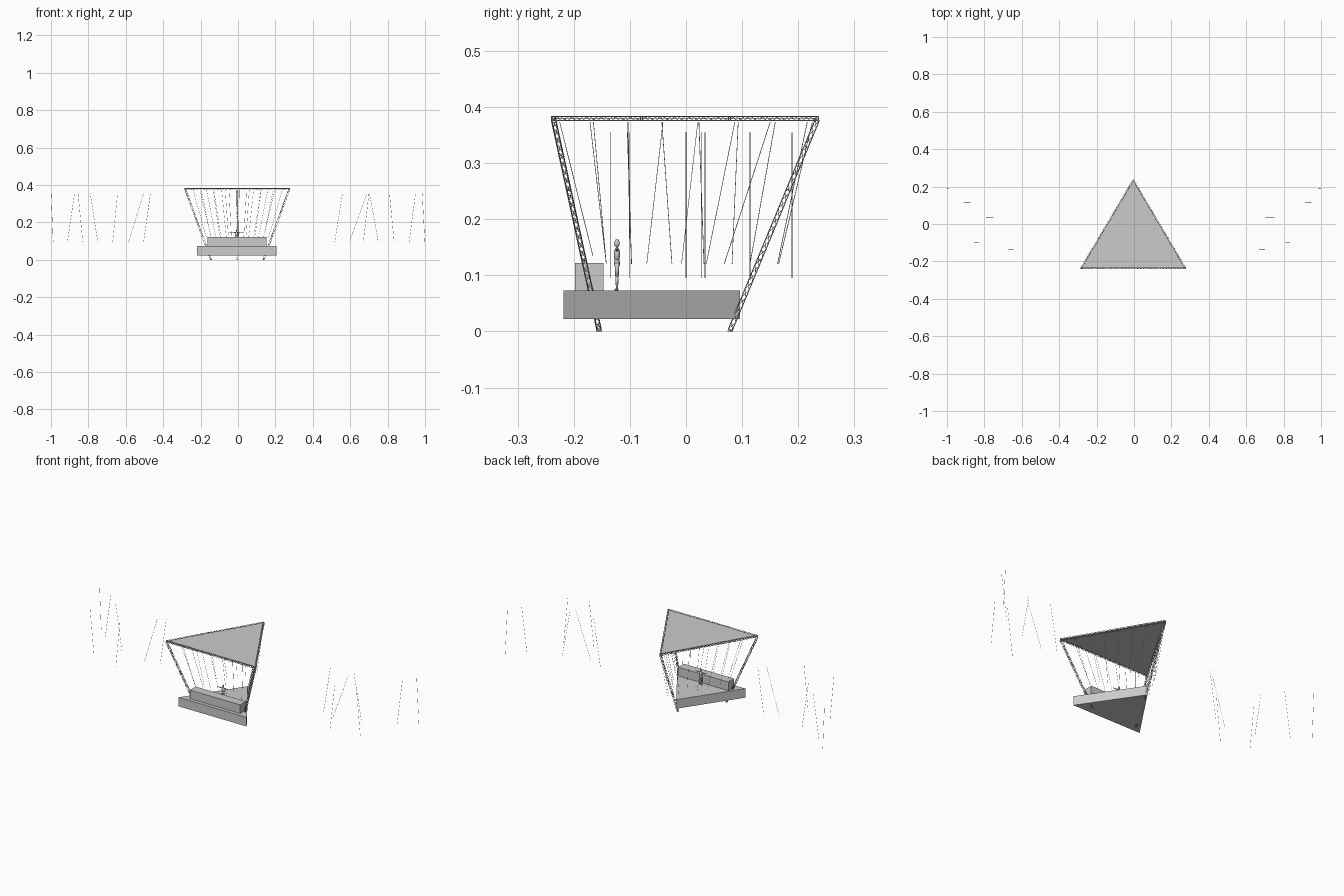
import bpy, bmesh, math
from mathutils import Vector, Matrix

if "Cube" in bpy.data.objects:
    bpy.data.objects.remove(bpy.data.objects["Cube"])

CX = -0.004  # centre line of the stage rig


def finish(bm, name, smooth=False):
    bmesh.ops.recalc_face_normals(bm, faces=bm.faces)
    me = bpy.data.meshes.new(name)
    bm.to_mesh(me)
    bm.free()
    for p in me.polygons:
        p.use_smooth = smooth
    ob = bpy.data.objects.new(name, me)
    bpy.context.collection.objects.link(ob)
    return ob


def rod(bm, a, b, r, sides=6, r2=None):
    a, b = Vector(a), Vector(b)
    d = b - a
    m = Matrix.Translation((a + b) / 2) @ d.to_track_quat('Z', 'Y').to_matrix().to_4x4()
    bmesh.ops.create_cone(bm, cap_ends=True, segments=sides, radius1=r,
                          radius2=r if r2 is None else r2, depth=d.length, matrix=m)


def ball(bm, c, s):
    m = Matrix.Translation(c) @ Matrix.Diagonal((*s, 1))
    bmesh.ops.create_uvsphere(bm, u_segments=12, v_segments=8, radius=1, matrix=m)


def prism(name, pts, z0, z1):
    bm = bmesh.new()
    f = bm.faces.new([bm.verts.new((x, y, z0)) for x, y in pts])
    ext = bmesh.ops.extrude_face_region(bm, geom=[f])
    bmesh.ops.translate(bm, vec=(0, 0, z1 - z0),
                        verts=[v for v in ext['geom'] if isinstance(v, bmesh.types.BMVert)])
    return finish(bm, name)


def truss(name, a, b, bays, w=0.0075, joints=(1 / 3, 2 / 3)):
    """Square box truss: four chords, zigzag webs, joint frames."""
    a, b = Vector(a), Vector(b)
    d = (b - a).normalized()
    ref = Vector((0, 0, 1)) if abs(d.z) < 0.5 else Vector((0, 1, 0))
    u = d.cross(ref).normalized() * w / 2
    v = d.cross(u).normalized() * w / 2
    offs = [u + v, u - v, -u - v, -u + v]
    bm = bmesh.new()
    for k in range(4):
        o, p = offs[k], offs[(k + 1) % 4]
        rod(bm, a + o, b + o, 0.0009)
        for i in range(bays):
            s, e = a.lerp(b, i / bays), a.lerp(b, (i + 1) / bays)
            rod(bm, s + (o if i % 2 else p), e + (p if i % 2 else o), 0.0005, 4)
        for t in (0, 1, *joints):
            c = a.lerp(b, t)
            rod(bm, c + o, c + p, 0.0009)
    return finish(bm, name)


# Triangular stage deck and front table
prism("stage_deck", [(-0.219, -0.218), (0.207, -0.218), (-0.006, 0.096)], 0.022, 0.073)
prism("front_table", [(-0.163, -0.198), (0.152, -0.198), (0.152, -0.147), (-0.163, -0.147)],
      0.073, 0.122)

# Roof canopy and its truss ring
corners = [(CX - 0.278, -0.236), (CX + 0.278, -0.236), (CX, 0.234)]
prism("roof_canopy", corners, 0.3795, 0.3805)
for i, n in enumerate(("front", "right", "left")):
    a, b = corners[i], corners[(i + 1) % 3]
    truss("roof_truss_" + n, (*a, 0.3795), (*b, 0.3795), 36, joints=(1 / 3, 2 / 3))

# Leaning truss legs
feet = [(CX - 0.141, -0.155), (CX + 0.141, -0.155), (CX, 0.079)]
for n, c, f in zip(("front_left", "front_right", "back"), corners, feet):
    truss("leg_" + n, (*f, 0.003), (*c, 0.377), 26)

# Light beams under the roof: (top y, bottom y) along each side edge
beams = bmesh.new()
R = 0.0006
swing = {1: [(-0.171, -0.142), (-0.105, -0.097), (-0.041, -0.07), (0.021, -0.008),
             (0.087, 0.036), (0.15, 0.068), (0.216, 0.163)],
         -1: [(-0.165, -0.142), (-0.103, -0.1), (-0.043, -0.025), (0.023, 0.032),
              (0.093, 0.082), (0.159, 0.114), (0.225, 0.165)]}
for side, pairs in swing.items():
    for y0, y1 in pairs:
        x = 0.278 * (0.234 - y0) / 0.47 * side
        rod(beams, (CX + x, y0, 0.373), (CX + x * 0.7, y1, 0.12), R, 4)
# Beams along the front edge
for i in range(-3, 4):
    x = i * 0.064
    rod(beams, (CX + x, -0.225, 0.373), (CX + x * 0.75, -0.166, 0.135), R, 4)
finish(beams, "roof_light_beams")

# Free light beams on both sides: top x, bottom x, y
outer = bmesh.new()
for x0, x1, y in [(-0.999, -0.988, 0.189), (-0.874, -0.912, 0.114), (-0.855, -0.83, -0.1),
                  (-0.79, -0.75, 0.034), (-0.644, -0.67, -0.135), (-0.505, -0.585, 0.0),
                  (-0.468, -0.505, 0.027), (0.559, 0.517, 0.027), (0.69, 0.595, 0.0),
                  (0.703, 0.75, 0.034), (0.7, 0.67, -0.135), (0.81, 0.835, -0.1),
                  (0.949, 0.915, 0.114), (0.985, 0.999, 0.189)]:
    rod(outer, (x0, y, 0.355), (x1, y, 0.095), R, 4)
finish(outer, "side_light_beams")

# Standing performer with outstretched arms
px, py = -0.007, -0.123
bm = bmesh.new()
ball(bm, (px, py, 0.157), (0.0045, 0.005, 0.0075))
rod(bm, (px, py, 0.143), (px, py, 0.152), 0.002, 8)
ball(bm, (px, py, 0.137), (0.0095, 0.0055, 0.013))
ball(bm, (px, py, 0.122), (0.0085, 0.0055, 0.009))
for s in (-1, 1):
    rod(bm, (px + s * 0.007, py, 0.145), (px + s * 0.031, py, 0.145), 0.0027, 8, 0.0017)
    ball(bm, (px + s * 0.034, py, 0.145), (0.004, 0.0022, 0.0014))
    rod(bm, (px + s * 0.0045, py, 0.122), (px + s * 0.0055, py, 0.098), 0.0043, 8, 0.003)
    rod(bm, (px + s * 0.0055, py, 0.098), (px + s * 0.006, py, 0.075), 0.003, 8, 0.0018)
    ball(bm, (px + s * 0.006, py - 0.001, 0.0748), (0.0022, 0.004, 0.0018))
finish(bm, "performer", True)

# Foot plates under the legs
bm = bmesh.new()
for x, y in feet:
    rod(bm, (x, y, 0), (x, y, 0.002), 0.005, 8)
finish(bm, "foot_plates")
